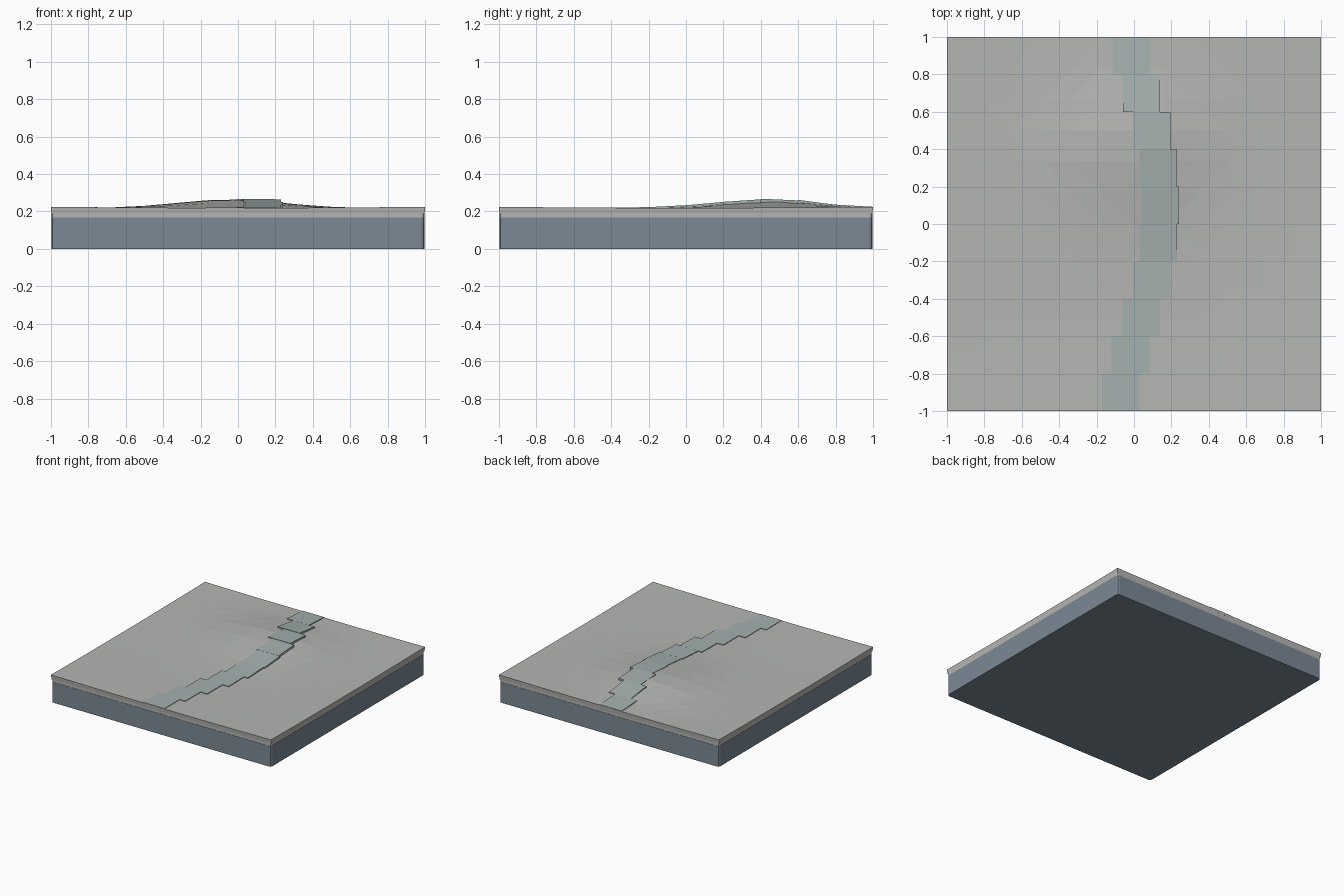
import bpy, bmesh, math

if "Cube" in bpy.data.objects:
    bpy.data.objects.remove(bpy.data.objects["Cube"])


def material(name, rgb):
    m = bpy.data.materials.new(name)
    m.diffuse_color = (*rgb, 1)
    m.use_nodes = True
    m.node_tree.nodes["Principled BSDF"].inputs["Base Color"].default_value = m.diffuse_color
    return m


STONE = material("blue_grey_stone", (0.20, 0.25, 0.30))
SOIL = material("grey_soil", (0.46, 0.47, 0.45))
WATER = material("pale_water", (0.37, 0.44, 0.43))


def finish(bm, name, mat):
    bmesh.ops.recalc_face_normals(bm, faces=bm.faces)
    me = bpy.data.meshes.new(name)
    bm.to_mesh(me)
    bm.free()
    me.materials.append(mat)
    ob = bpy.data.objects.new(name, me)
    bpy.context.collection.objects.link(ob)
    return ob


def slab(name, z0, z1, half, chamfer, mat):
    """Square slab with chamfered vertical corners."""
    bm = bmesh.new()
    bmesh.ops.create_cube(bm, size=1)
    for v in bm.verts:
        v.co = (v.co.x * 2 * half, v.co.y * 2 * half, z1 if v.co.z > 0 else z0)
    edges = [e for e in bm.edges if abs(e.verts[0].co.z - e.verts[1].co.z) > 0.001]
    bmesh.ops.bevel(bm, geom=edges, offset=chamfer, segments=2, profile=0.5, affect='EDGES')
    return finish(bm, name, mat)


def hill(x, y):
    sy = 0.30 if y < 0.45 else 0.22
    return 0.051 * math.exp(-((x + 0.04) / 0.29) ** 2 / 2 - ((y - 0.45) / sy) ** 2 / 2)


def ground(x, y):
    return 0.213 + 0.006 * (x * x + y * y) + hill(x, y)


# Base block and the soil layer on it
slab("base_block", 0.0, 0.168, 0.998, 0.018, STONE)
slab("soil_layer", 0.165, 0.195, 0.996, 0.015, SOIL)

# Low-poly ground surface with a skirt down to the soil layer
bm = bmesh.new()
bmesh.ops.create_grid(bm, x_segments=12, y_segments=12, size=1)
for v in bm.verts:
    v.co.z = ground(v.co.x, v.co.y)
rim = [e for e in bm.edges if e.is_boundary]
bmesh.ops.triangulate(bm, faces=bm.faces[:])
skirt = bmesh.ops.extrude_edge_only(bm, edges=rim)["geom"]
for v in skirt:
    if isinstance(v, bmesh.types.BMVert):
        v.co = (v.co.x * 0.997, v.co.y * 0.997, 0.188)
finish(bm, "ground_surface", SOIL)

# Stream: stepped row of thin tiles that follow the slope
centres = [-0.07, -0.02, 0.04, 0.095, 0.13, 0.14, 0.13, 0.095, 0.04, -0.015]
bm = bmesh.new()
for i, cx in enumerate(centres):
    y0 = -1 + 0.2 * i
    tile = bmesh.ops.create_cube(bm, size=1)["verts"]
    for v in tile:
        y = y0 + 0.2 * (v.co.y + 0.5)
        top = 0.2185 + 0.004 * y * y + 1.08 * hill(cx, y)
        v.co = (cx + 0.2 * v.co.x, y * 0.999, top if v.co.z > 0 else top - 0.02)
finish(bm, "stream", WATER)
